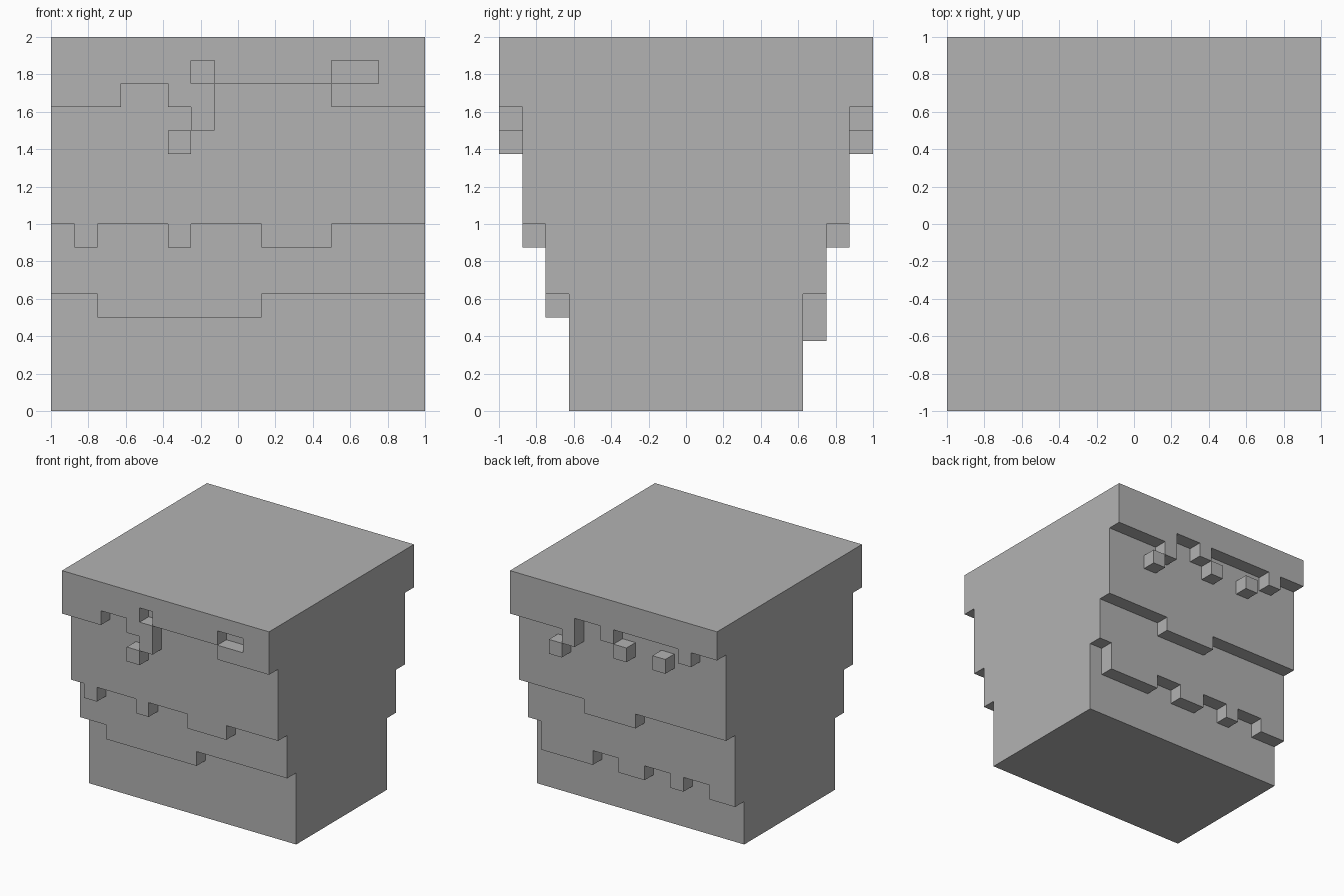
import bpy
import bmesh

UNIT = 0.125   # edge length of one block
SIZE = 16      # blocks along each long side

if "Cube" in bpy.data.objects:
    bpy.data.objects.remove(bpy.data.objects["Cube"], do_unlink=True)

grey = bpy.data.materials.new("plain_grey")
grey.use_nodes = True
colour = (0.448, 0.448, 0.448, 1)
grey.diffuse_color = colour
grey.node_tree.nodes["Principled BSDF"].inputs["Base Color"].default_value = colour


def extrude_outline(name, outline, near, far, side):
    """Extrude an outline of (column, height) points in depth.

    Columns count from the viewer's left; side is -1 for front, 1 for back.
    """
    bm = bmesh.new()
    verts = [bm.verts.new((-side * (c - SIZE / 2) * UNIT, side * near * UNIT, h * UNIT))
             for c, h in outline]
    face = bm.faces.new(verts)
    grown = bmesh.ops.extrude_face_region(bm, geom=[face])["geom"]
    moved = [g for g in grown if isinstance(g, bmesh.types.BMVert)]
    bmesh.ops.translate(bm, verts=moved, vec=(0, side * (far - near) * UNIT, 0))
    bmesh.ops.recalc_face_normals(bm, faces=bm.faces)
    mesh = bpy.data.meshes.new(name)
    bm.to_mesh(mesh)
    bm.free()
    mesh.materials.append(grey)
    obj = bpy.data.objects.new(name, mesh)
    bpy.context.collection.objects.link(obj)
    return obj


def block(name, left, right, low, high, near, far, side):
    extrude_outline(name, [(left, low), (right, low), (right, high), (left, high)],
                    near, far, side)


def dripping_layer(name, steps, depth, side):
    """One-block-thick slab; steps are (start column, lower edge height)."""
    outline = []
    ends = [start for start, _ in steps[1:]] + [SIZE]
    for (start, low), end in zip(steps, ends):
        outline += [(start, low), (end, low)]
    outline += [(SIZE, SIZE), (0, SIZE)]
    extrude_outline(name, outline, depth, depth + 1, side)


# Solid core
block("core_block", 0, SIZE, 0, SIZE, -5, 5, -1)

# Front layers, inner to outer
dripping_layer("front_inner_layer", [(0, 5), (2, 4), (9, 5)], 5, -1)
dripping_layer("front_middle_layer",
               [(0, 8), (1, 7), (2, 8), (5, 7), (6, 8), (9, 7), (12, 8)], 6, -1)
dripping_layer("front_outer_layer",
               [(0, 13), (3, 14), (5, 13), (6, 15), (7, 14), (12, 15), (14, 13)], 7, -1)

# Pieces under the two front openings, and the loose front block
block("front_opening_drop", 6, 7, 12, 14, 7, 8, -1)
block("front_opening_sill", 12, 14, 13, 14, 7, 8, -1)
block("front_loose_block", 5, 6, 11, 12, 7, 8, -1)

# Back layers, inner to outer
dripping_layer("back_inner_layer",
               [(0, 5), (1, 3), (5, 4), (7, 3), (9, 4), (11, 3), (12, 4), (14, 3)], 5, 1)
dripping_layer("back_middle_layer", [(0, 8), (5, 7), (9, 8)], 6, 1)
dripping_layer("back_outer_layer",
               [(0, 13), (4, 12), (5, 14), (7, 13), (8, 14), (13, 13), (14, 14)], 7, 1)

# Loose blocks on the back
for i, (column, low) in enumerate([(3, 11), (8, 12), (11, 12)], 1):
    block(f"back_loose_block_{i}", column, column + 1, low, low + 1, 7, 8, 1)
